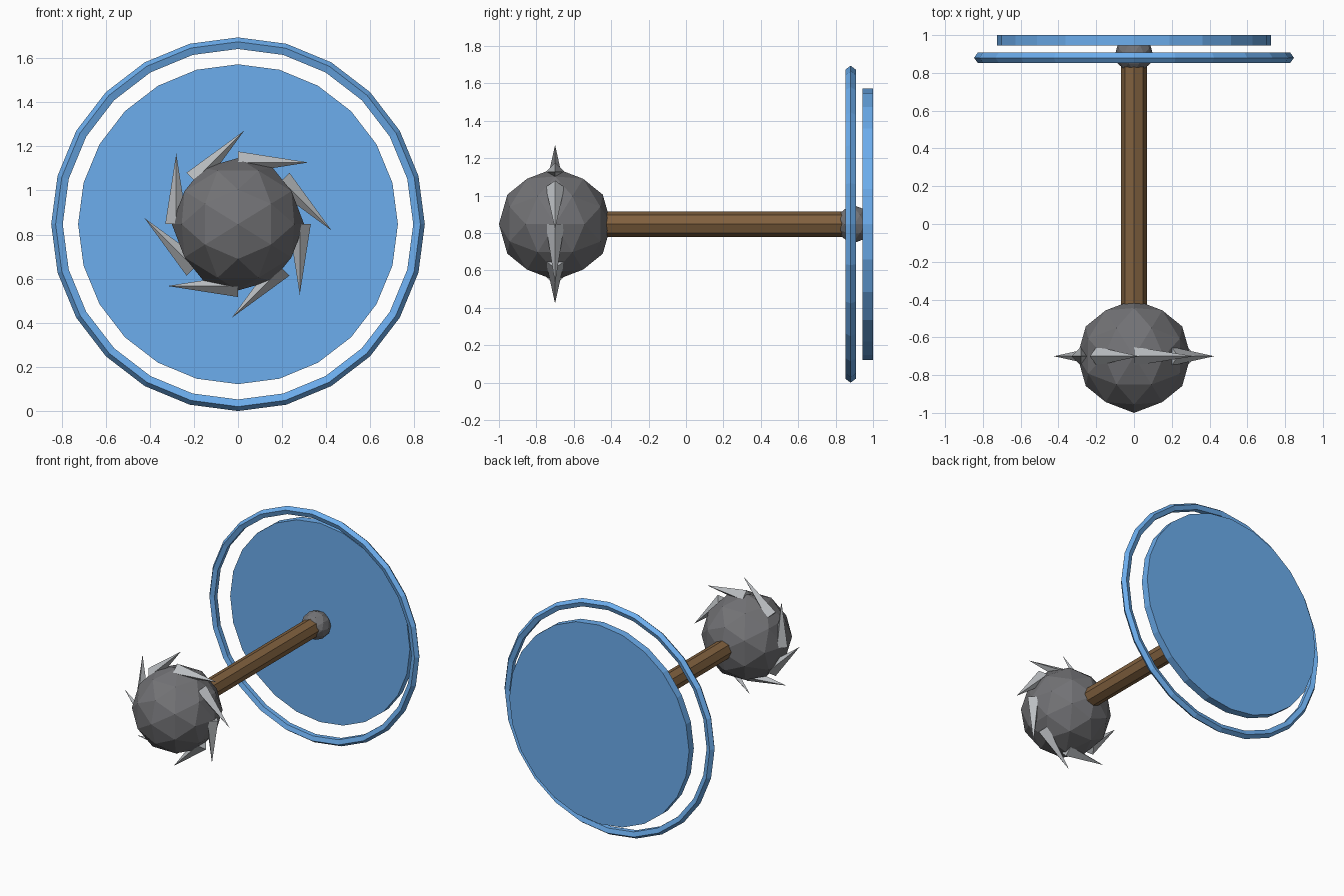
import bpy, bmesh, math
from mathutils import Matrix, Vector

if "Cube" in bpy.data.objects:
    bpy.data.objects.remove(bpy.data.objects["Cube"])

ZC = 0.847  # height of the shared axis, which runs along y


def material(name, rgb):
    m = bpy.data.materials.new(name)
    m.diffuse_color = (*rgb, 1)
    m.use_nodes = True
    m.node_tree.nodes["Principled BSDF"].inputs["Base Color"].default_value = m.diffuse_color
    return m


blue = material("blue", (0.15, 0.42, 0.85))
wood = material("wood", (0.22, 0.12, 0.05))
iron = material("dark_iron", (0.17, 0.17, 0.18))
steel = material("steel", (0.5, 0.52, 0.54))


def finish(bm, name, mat):
    bmesh.ops.recalc_face_normals(bm, faces=bm.faces[:])
    me = bpy.data.meshes.new(name)
    bm.to_mesh(me)
    bm.free()
    me.materials.append(mat)
    ob = bpy.data.objects.new(name, me)
    bpy.context.collection.objects.link(ob)
    return ob


def faceted_ball(name, y, radius, mat):
    """Once-subdivided icosahedron with edge midpoints on the main axes."""
    t = (1 + 5 ** 0.5) / 2
    base = []
    for a in (-1, 1):
        for b in (-t, t):
            base += [Vector((a, 0, b)), Vector((0, b, a)), Vector((b, a, 0))]
    pts = base + [(p + q) / 2 for i, p in enumerate(base) for q in base[:i]
                  if (p - q).length < 2.1]
    bm = bmesh.new()
    for p in pts:
        bm.verts.new(p.normalized() * radius + Vector((0, y, ZC)))
    bmesh.ops.convex_hull(bm, input=bm.verts[:])
    return finish(bm, name, mat)


def rod(name, y0, y1, radius, sides, mat):
    """Cylinder along y with a corner on the x axis."""
    bm = bmesh.new()
    ends = []
    for y in (y0, y1):
        ends.append([bm.verts.new((radius * math.cos(math.tau * i / sides), y,
                                   ZC + radius * math.sin(math.tau * i / sides)))
                     for i in range(sides)])
        bm.faces.new(ends[-1])
    for i in range(sides):
        j = (i + 1) % sides
        bm.faces.new((ends[0][i], ends[0][j], ends[1][j], ends[1][i]))
    return finish(bm, name, mat)


# Head, shaft, end ball and round plate
faceted_ball("head", -0.7, 0.3, iron)
rod("shaft", -0.65, 0.86, 0.068, 8, wood)
faceted_ball("end_ball", 0.9, 0.1, iron)
rod("plate", 0.945, 1.0, 0.725, 24, blue)

# Free ring in front of the plate
bm = bmesh.new()
R, r, N, M = 0.818, 0.029, 24, 5
loops = []
for i in range(N):
    a = math.tau * i / N
    loop = []
    for k in range(M):
        b = math.tau * k / M
        d = R + r * math.cos(b)
        loop.append(bm.verts.new((d * math.cos(a), 0.88 + r * math.sin(b), ZC + d * math.sin(a))))
    loops.append(loop)
for i in range(N):
    p, q = loops[i], loops[(i + 1) % N]
    for k in range(M):
        n = (k + 1) % M
        bm.faces.new((p[k], q[k], q[n], p[n]))
finish(bm, "ring", blue)

# Eight tangential four-sided spikes around the head
for s in range(8):
    bm = bmesh.new()
    tip = bm.verts.new((0.28, 0, -0.32))
    base = [bm.verts.new((0.28 + 0.05 * math.cos(k * math.pi / 2),
                          0.05 * math.sin(k * math.pi / 2), 0)) for k in range(4)]
    bm.faces.new(base)
    for k in range(4):
        bm.faces.new((base[k], base[(k + 1) % 4], tip))
    turn = Matrix.Translation((0, -0.7, ZC)) @ Matrix.Rotation(s * math.pi / 4, 4, 'Y')
    bmesh.ops.transform(bm, matrix=turn, verts=bm.verts[:])
    finish(bm, f"spike_{s + 1}", steel)
